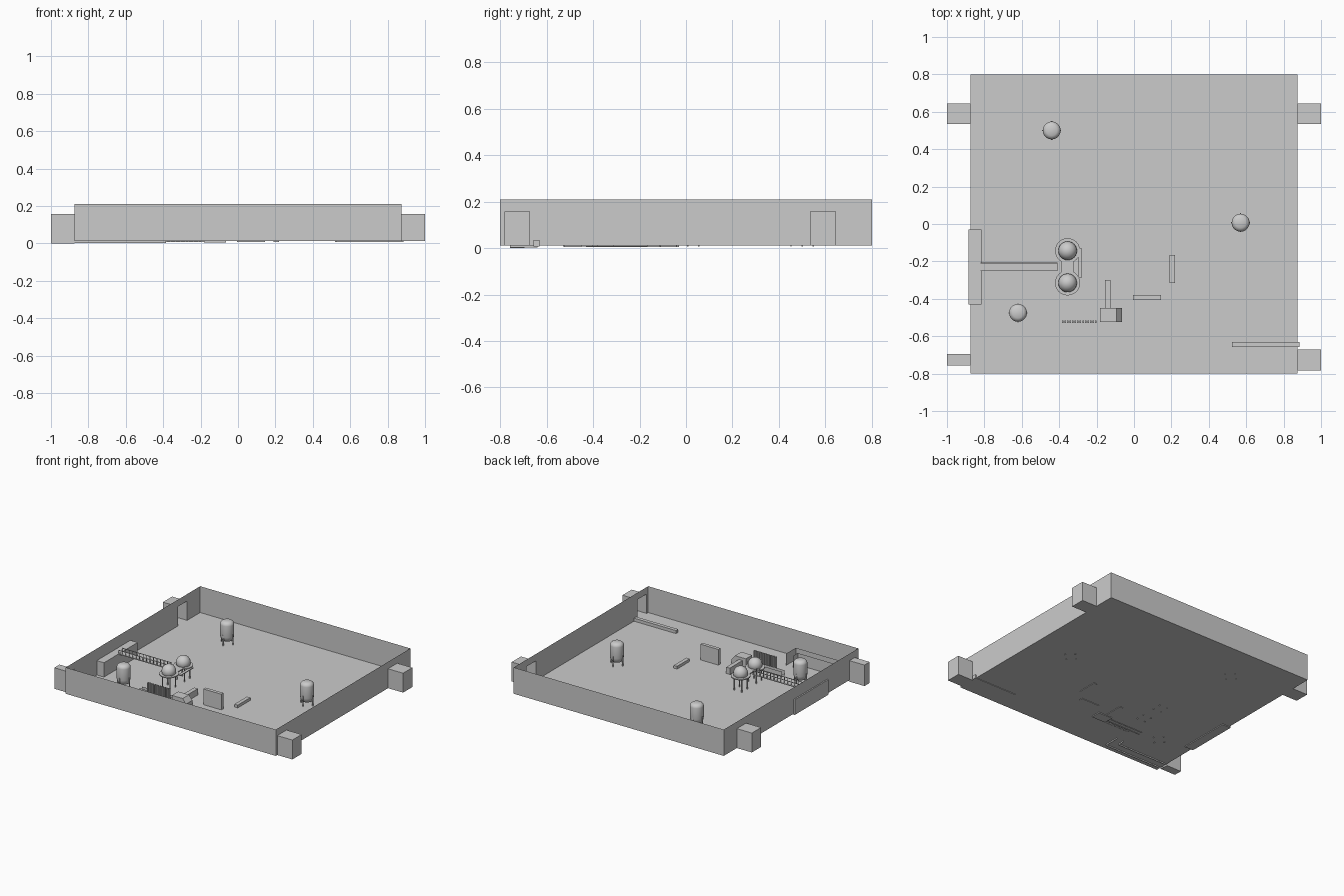
import bpy, bmesh, math
from mathutils import Vector

if "Cube" in bpy.data.objects:
    bpy.data.objects.remove(bpy.data.objects["Cube"])

FLOOR, TOP, DOOR = 0.012, 0.21, 0.158
X, Y = 0.875, 0.80


def finish(name, bm, smooth=False):
    me = bpy.data.meshes.new(name)
    bm.to_mesh(me)
    bm.free()
    ob = bpy.data.objects.new(name, me)
    bpy.context.collection.objects.link(ob)
    if smooth:
        for o in bpy.context.selected_objects:
            o.select_set(False)
        ob.select_set(True)
        bpy.context.view_layer.objects.active = ob
        bpy.ops.object.shade_smooth_by_angle(angle=math.radians(35))
    return ob


def quad(bm, *pts):
    bm.faces.new([bm.verts.new(p) for p in pts])


def sheet(bm, a, b, z0, z1):
    """Vertical thin panel from plan point a to plan point b."""
    quad(bm, (*a, z0), (*b, z0), (*b, z1), (*a, z1))


def add_box(bm, x0, x1, y0, y1, z0, z1):
    vs = bmesh.ops.create_cube(bm, size=1)["verts"]
    for v in vs:
        v.co = Vector(((x0 + x1) / 2 + v.co.x * (x1 - x0),
                       (y0 + y1) / 2 + v.co.y * (y1 - y0),
                       (z0 + z1) / 2 + v.co.z * (z1 - z0)))


def box(name, *dims):
    bm = bmesh.new()
    add_box(bm, *dims)
    return finish(name, bm)


def lathe(name, profile, cx, cy, seg=20):
    bm = bmesh.new()
    vs = [bm.verts.new((cx + r, cy, z)) for r, z in profile]
    es = [bm.edges.new(p) for p in zip(vs, vs[1:])]
    bmesh.ops.spin(bm, geom=vs + es, cent=(cx, cy, 0), axis=(0, 0, 1),
                   angle=math.tau, steps=seg)
    bmesh.ops.remove_doubles(bm, verts=bm.verts, dist=1e-5)
    bmesh.ops.recalc_face_normals(bm, faces=bm.faces)
    return finish(name, bm, True)


def legs(name, cx, cy, r, top, turn=0):
    bm = bmesh.new()
    for i in range(4):
        a = turn + i * math.pi / 2
        x, y = cx + r * math.cos(a), cy + r * math.sin(a)
        add_box(bm, x - .003, x + .003, y - .003, y + .003, .007, top)
    finish(name, bm)


# floor
bm = bmesh.new()
quad(bm, (-X, -Y, FLOOR), (X, -Y, FLOOR), (X, Y, FLOOR), (-X, Y, FLOOR))
finish("floor", bm)

# front and back walls
for name, y in (("front_wall", -Y), ("back_wall", Y)):
    bm = bmesh.new()
    sheet(bm, (-X, y), (X, y), FLOOR, TOP)
    finish(name, bm)

# side walls with doorways, each leading to an alcove
doors = {-1: [(-.757, -.695, 0.0), (.535, .645, FLOOR)],
         1: [(-.782, -.672, FLOOR), (.535, .645, FLOOR)]}
for s, openings in doors.items():
    bm = bmesh.new()
    y = -Y
    for y0, y1, z in openings:
        sheet(bm, (s * X, y), (s * X, y0), FLOOR, TOP)
        sheet(bm, (s * X, y0), (s * X, y1), DOOR, TOP)
        y = y1
    sheet(bm, (s * X, y), (s * X, Y), FLOOR, TOP)
    finish("left_wall" if s < 0 else "right_wall", bm)
    for y0, y1, z in openings:
        bm = bmesh.new()
        sheet(bm, (s, y0), (s, y1), z, DOOR)
        for yy in (y0, y1):
            sheet(bm, (s * X, yy), (s, yy), z, DOOR)
        for zz in (z, DOOR):
            quad(bm, (s * X, y0, zz), (s, y0, zz), (s, y1, zz), (s * X, y1, zz))
        finish("door_alcove", bm)

# angled corridor partitions by the front left door
bm = bmesh.new()
for path in (((-X, -.695), (-.445, -.695), (-.445, -.64)),
             ((-X, -.757), (-.385, -.757), (-.385, -.64))):
    for a, b in zip(path, path[1:]):
        sheet(bm, a, b, 0.002, .10)
finish("corridor_partitions", bm)

# upright storage tanks
R = .048
dome = [(R * math.cos(a), .16 + .03 * math.sin(a))
        for a in (math.radians(d) for d in (0, 18, 36, 54))]
profile = [(0, .035), (.03, .038), (.044, .055), (R, .075)] + dome + [(0, dome[-1][1])]
for x, y in ((-.44, .5), (.57, .007), (-.62, -.475)):
    lathe("storage_tank", profile, x, y)
    legs("tank_legs", x, y, R, .09)

# twin spherical tanks with ring decks
SX = -.355
for y in (-.143, -.315):
    ball = [(.05 * math.cos(math.radians(d)), .138 + .05 * math.sin(math.radians(d)))
            for d in range(-90, 91, 15)]
    lathe("sphere_tank", ball, SX, y, 24)
    lathe("ring_deck", [(.046, .112), (.067, .112), (.067, .12), (.046, .12), (.046, .112)],
          SX, y, 24)
    legs("sphere_legs", SX, y, .045, .125, math.pi / 4)
box("deck_link", SX - .035, SX + .035, -.256, -.202, .112, .12)
box("side_deck", -.298, -.278, -.285, -.13, .108, .114)

# elevated walkway with railings
bm = bmesh.new()
add_box(bm, -.82, -.41, -.25, -.208, .112, .119)
for y in (-.25, -.208):
    add_box(bm, -.82, -.41, y - .002, y + .002, .142, .146)
    for i in range(15):
        x = -.818 + i * .029
        add_box(bm, x - .002, x + .002, y - .002, y + .002, .119, .142)
finish("walkway", bm)
box("wall_platform", -.885, -.815, -.43, -.03, .006, .12)

# machine with sloping front, side duct and feed channel
bm = bmesh.new()
outline = [(-.183, .006), (-.065, .006), (-.065, .045), (-.093, .08), (-.183, .08)]
face = bm.faces.new([bm.verts.new((x, -.525, z)) for x, z in outline])
new = bmesh.ops.extrude_face_region(bm, geom=[face])["geom"]
bmesh.ops.translate(bm, vec=(0, .075, 0),
                    verts=[g for g in new if isinstance(g, bmesh.types.BMVert)])
bmesh.ops.recalc_face_normals(bm, faces=bm.faces)
finish("machine_console", bm)
box("machine_duct", -.155, -.125, -.45, -.30, .008, .06)
bm = bmesh.new()
for y in (-.503, -.473):
    sheet(bm, (-.47, y), (-.183, y), .008, .05)
finish("feed_channel", bm)

# row of fence bars
bm = bmesh.new()
for i in range(14):
    x = -.382 + i * .0137
    add_box(bm, x - .004, x + .004, -.529, -.515, .008, .122)
finish("fence_bars", bm)

# loose furniture
box("upright_panel", -.005, .145, -.405, -.379, .008, .13)
box("low_bench", .19, .218, -.315, -.165, .008, .033)
box("wall_bench", .525, .885, -.657, -.63, .008, .035)
